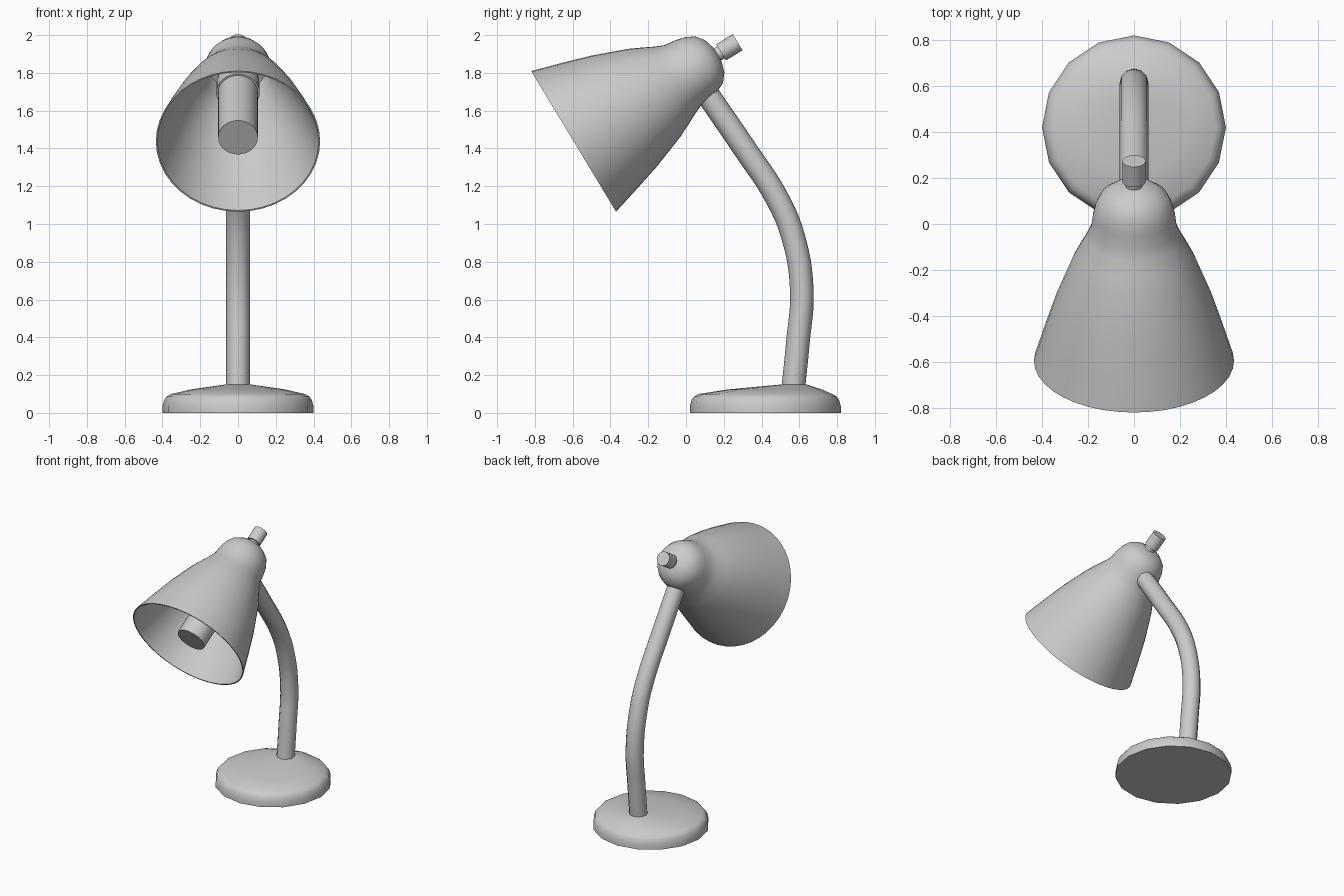
import bpy, bmesh, math
from mathutils import Matrix, Vector

if "Cube" in bpy.data.objects:
    bpy.data.objects.remove(bpy.data.objects["Cube"])

grey = bpy.data.materials.new("light grey")
grey.diffuse_color = (0.6, 0.6, 0.6, 1)
grey.use_nodes = True
grey.node_tree.nodes["Principled BSDF"].inputs["Base Color"].default_value = grey.diffuse_color


def finish(ob, angle=40):
    ob.data.materials.clear()
    ob.data.materials.append(grey)
    bpy.ops.object.select_all(action='DESELECT')
    ob.select_set(True)
    bpy.context.view_layer.objects.active = ob
    bpy.ops.object.shade_smooth_by_angle(angle=math.radians(angle))


def lathe(name, profile, sides, matrix):
    """Rings of (radius, height, optional y shift) around local z, capped at both ends."""
    bm = bmesh.new()
    rings = []
    for p in profile:
        r, h = p[:2]
        dy = p[2] if len(p) > 2 else 0
        rings.append([bm.verts.new((r * math.cos(a), r * math.sin(a) + dy, h))
                      for a in (2 * math.pi * i / sides for i in range(sides))])
    for a, b in zip(rings, rings[1:]):
        for i in range(sides):
            j = (i + 1) % sides
            bm.faces.new((a[i], a[j], b[j], b[i]))
    bm.faces.new(rings[0][::-1])
    bm.faces.new(rings[-1])
    bm.transform(matrix)
    bmesh.ops.recalc_face_normals(bm, faces=bm.faces)
    me = bpy.data.meshes.new(name)
    bm.to_mesh(me)
    bm.free()
    ob = bpy.data.objects.new(name, me)
    bpy.context.collection.objects.link(ob)
    finish(ob)
    return ob


# Base: domed disc whose peak is shifted back to meet the arm
lathe("base", [(.40, 0), (.40, .035), (.39, .07), (.378, .086), (.355, .1),
               (.25, .124, .05), (.07, .15, .15)], 16, Matrix.Translation((0, .42, 0)))

# Arm: bent tube
cu = bpy.data.curves.new("arm", 'CURVE')
cu.dimensions = '3D'
cu.bevel_depth = .0625
cu.bevel_resolution = 4
cu.use_fill_caps = True
cu.resolution_u = 6
path = [(.568, .13), (.592, .37), (.613, .65), (.565, .94), (.48, 1.14), (.31, 1.40), (.08, 1.735)]
sp = cu.splines.new('BEZIER')
sp.bezier_points.add(len(path) - 1)
for bp, (y, z) in zip(sp.bezier_points, path):
    bp.co = (0, y, z)
    bp.handle_left_type = bp.handle_right_type = 'AUTO'
arm = bpy.data.objects.new("arm", cu)
bpy.context.collection.objects.link(arm)
bpy.ops.object.select_all(action='DESELECT')
arm.select_set(True)
bpy.context.view_layer.objects.active = arm
bpy.ops.object.convert(target='MESH')
finish(bpy.context.view_layer.objects.active)

# Head frame: local z runs from the rim centre up to the switch
axis = Vector((0, .856, .517)).normalized()
head = Matrix.Translation((0, -.595, 1.4375)) @ Matrix.Rotation(-math.acos(axis.z), 4, 'X')

# Shade: inner wall, thin rim and outer wall in one closed profile
outer = [(.435, 0), (.388, .16), (.34, .315), (.27, .5), (.245, .552), (.207, .628), (.187, .675),
         (.179, .74), (.167, .79), (.144, .837), (.1, .872), (.045, .889), (.005, .893)]
inner = [(r - .008, t) for r, t in outer[:9]]
lathe("shade", inner[::-1] + outer, 40, head)

# Bulb and socket inside the shade
lathe("bulb", [(.105, .04), (.105, .53)], 32, head)
lathe("socket", [(.115, .5), (.113, .6), (.09, .8)], 32, head)

# Switch: thin stem and knob on the back of the head
lathe("switch_stem", [(.037, .86), (.037, .92)], 24, head)
lathe("switch_knob", [(.05, .912), (.05, 1.015)], 24, head)
